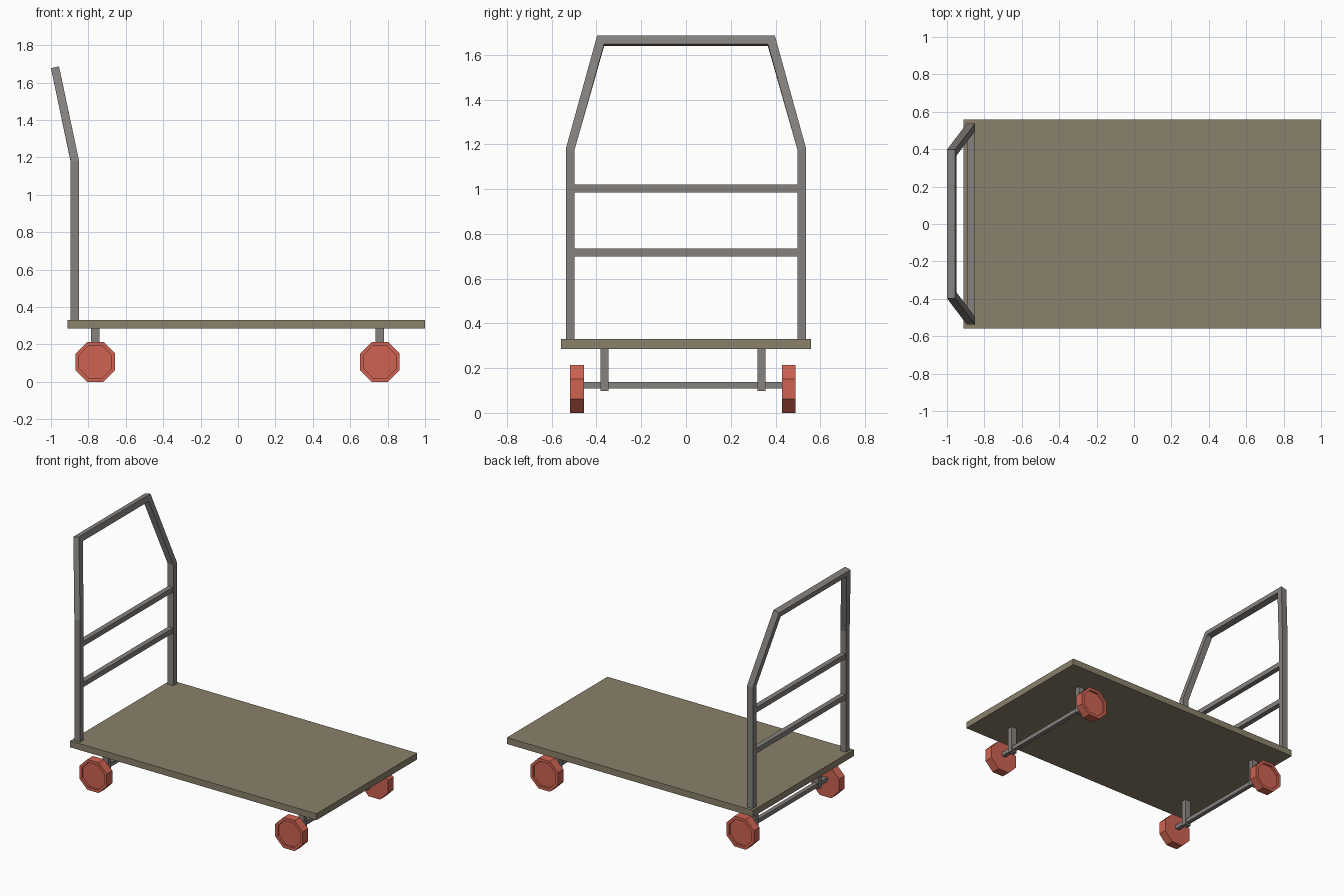
import bpy, bmesh, math
from mathutils import Vector, Matrix

if "Cube" in bpy.data.objects:
    bpy.data.objects.remove(bpy.data.objects["Cube"])


def material(name, rgb):
    m = bpy.data.materials.new(name)
    m.diffuse_color = (*rgb, 1)
    m.use_nodes = True
    m.node_tree.nodes["Principled BSDF"].inputs["Base Color"].default_value = m.diffuse_color
    return m


wood = material("drab_brown_deck", (0.255, 0.22, 0.145))
steel = material("grey_steel", (0.235, 0.22, 0.21))
red = material("red_wheel", (0.62, 0.125, 0.085))


def finish(bm, name, mat):
    bmesh.ops.recalc_face_normals(bm, faces=bm.faces[:])
    me = bpy.data.meshes.new(name)
    bm.to_mesh(me)
    bm.free()
    me.materials.append(mat)
    ob = bpy.data.objects.new(name, me)
    bpy.context.collection.objects.link(ob)
    return ob


def box(name, x, y, z, mat):
    """Box from (min, max) pairs."""
    bm = bmesh.new()
    size = [b - a for a, b in (x, y, z)]
    mid = [(a + b) / 2 for a, b in (x, y, z)]
    bmesh.ops.create_cube(bm, size=1, matrix=Matrix.Translation(mid) @ Matrix.Diagonal((*size, 1)))
    return finish(bm, name, mat)


def wheel(name, x, y, side):
    """Octagonal wheel, flat side down, outer face recessed inside a rim."""
    bm = bmesh.new()
    flat, width = 0.1065, 0.062
    r = flat / math.cos(math.pi / 8)
    mat = (Matrix.Translation((x, y, flat)) @ Matrix.Rotation(math.pi / 2, 4, 'X')
           @ Matrix.Rotation(math.pi / 8, 4, 'Z'))
    bmesh.ops.create_cone(bm, cap_ends=True, segments=8, radius1=r, radius2=r, depth=width, matrix=mat)
    bmesh.ops.recalc_face_normals(bm, faces=bm.faces[:])
    outer = max(bm.faces, key=lambda f: side * f.calc_center_median().y)
    bmesh.ops.inset_region(bm, faces=[outer], thickness=0.022)
    ring = bmesh.ops.extrude_discrete_faces(bm, faces=[outer])["faces"]
    bmesh.ops.translate(bm, verts=ring[0].verts[:], vec=(0, -side * 0.015, 0))
    return finish(bm, name, red)


# Deck
box("deck", (-0.912, 1.0), (-0.558, 0.558), (0.285, 0.33), wood)

# Push handle: square tube, leaning back and inward above the kink
X = -0.872
tilt = Vector((0.0215, 0, 0.0047))
flat = Vector((0.0225, 0, 0))
half = [  # outer centre, inner centre, half depth
    (Vector((X, -0.537, 0.33)), Vector((X, -0.498, 0.33)), flat),
    (Vector((X, -0.537, 1.18)), Vector((X, -0.498, 1.175)), flat),
    (Vector((-0.9785, -0.397, 1.682)), Vector((-0.970, -0.366, 1.643)), tilt),
]
flip = Vector((1, -1, 1))
path = half + [(o * flip, i * flip, d) for o, i, d in reversed(half)]
bm = bmesh.new()
rings = [[bm.verts.new(p) for p in (o - d, o + d, i + d, i - d)] for o, i, d in path]
for a, b in zip(rings, rings[1:]):
    for k in range(4):
        n = (k + 1) % 4
        bm.faces.new((a[k], a[n], b[n], b[k]))
bm.faces.new(rings[0])
bm.faces.new(rings[-1])
finish(bm, "push_handle", steel)

# Handle rungs
for name, z in (("lower_rung", 0.716), ("upper_rung", 1.002)):
    box(name, (X - 0.018, X + 0.018), (-0.5, 0.5), (z - 0.0175, z + 0.0175), steel)

# Wheel sets: wheels, axle and two hangers, slightly off centre in y
CY = -0.014
for end, x in (("rear", -0.763), ("front", 0.758)):
    box(end + "_axle", (x - 0.015, x + 0.015), (CY - 0.445, CY + 0.445), (0.109, 0.138), steel)
    for label, s in (("right", -1), ("left", 1)):
        y = CY + s * 0.351
        box(f"{end}_{label}_hanger", (x - 0.022, x + 0.022), (y - 0.018, y + 0.018), (0.097, 0.286), steel)
        wheel(f"{end}_{label}_wheel", x, CY + s * 0.473, s)
